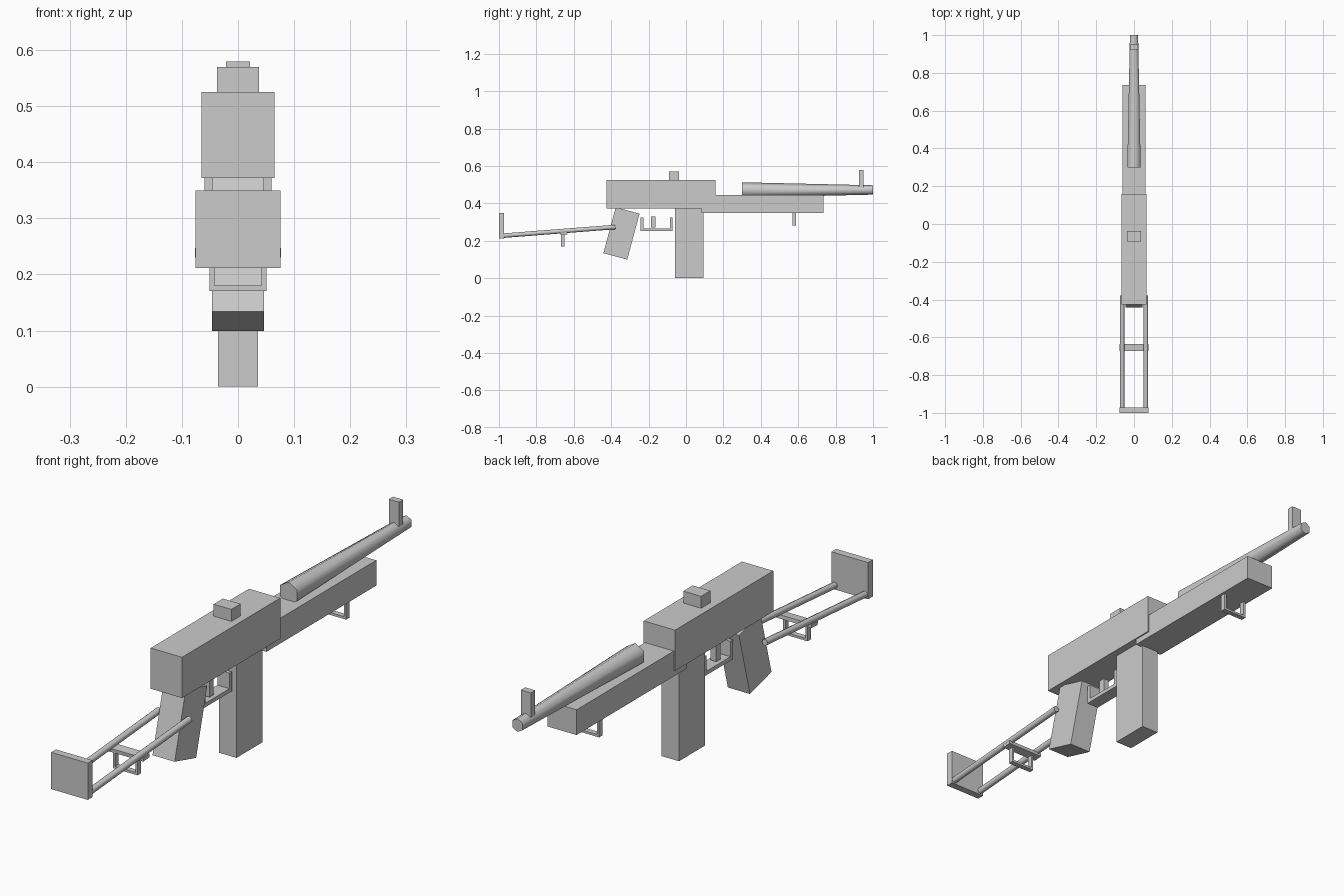
import bpy, math
from mathutils import Vector

if "Cube" in bpy.data.objects:
    bpy.data.objects.remove(bpy.data.objects["Cube"])


def box(name, x, y, z, tilt=0):
    """Box from (min, max) ranges, tilted about x through its centre."""
    c = [(a + b) / 2 for a, b in (x, y, z)]
    bpy.ops.mesh.primitive_cube_add(size=1, location=c, rotation=(math.radians(tilt), 0, 0))
    o = bpy.context.object
    o.name = name
    o.scale = [b - a for a, b in (x, y, z)]
    bpy.ops.object.transform_apply(location=False, rotation=False, scale=True)
    return o


def rod(name, p, q, r1, r2, sides):
    """Tapered smooth rod from p to q with a vertex at the top."""
    p, q = Vector(p), Vector(q)
    bpy.ops.mesh.primitive_cone_add(vertices=sides, radius1=r1, radius2=r2,
                                    depth=(q - p).length, location=(p + q) / 2)
    o = bpy.context.object
    o.name = name
    d = q - p
    o.rotation_euler = (-math.atan2(d.y, d.z), 0, 0)
    bpy.ops.object.shade_smooth_by_angle(angle=math.radians(65))
    return o


def u_loop(name, loc, half, height, bar, thick, turn=0):
    """Square U bracket, open at the top, extruded across its thickness."""
    h, b = half, bar
    prof = [(-h, height), (-h, 0), (h, 0), (h, height),
            (h - b, height), (h - b, b), (b - h, b), (b - h, height)]
    n = len(prof)
    verts = [(x, s * thick / 2, z) for s in (-1, 1) for x, z in prof]
    faces = [tuple(range(n)), tuple(reversed(range(n, 2 * n)))]
    faces += [(i, i + n, (i + 1) % n + n, (i + 1) % n) for i in range(n)]
    me = bpy.data.meshes.new(name)
    me.from_pydata(verts, [], faces)
    o = bpy.data.objects.new(name, me)
    bpy.context.collection.objects.link(o)
    o.location = loc
    o.rotation_euler.z = math.radians(turn)
    return o


# Main body
box("receiver", (-.065, .065), (-.425, .158), (.372, .525))
box("handguard", (-.06, .06), (.083, .735), (.35, .445))
box("magazine", (-.036, .036), (-.06, .093), (0, .376))
box("grip", (-.046, .046), (-.411, -.279), (.1125, .3665), tilt=-15)

# Barrel and sights
rod("barrel", (0, .3, .472), (0, 1, .472), .041, .025, 6)
box("front_sight", (-.021, .021), (.925, .95), (.485, .58))
box("rear_sight", (-.037, .037), (-.092, -.037), (.52, .57))

# Trigger group
u_loop("trigger_guard", (0, -.157, .252), .086, .073, .015, .05, turn=90)
box("trigger", (-.012, .012), (-.187, -.162), (.27, .329))

# Wire stock
for side, s in (("left", -1), ("right", 1)):
    rod("stock_rod_" + side, (s * .063, -.985, .227), (s * .063, -.378, .274), .012, .012, 8)
box("butt_plate", (-.076, .076), (-1, -.972), (.212, .35))
box("stock_crossbar", (-.077, .077), (-.672, -.635), (.232, .246), tilt=4.5)

# Sling loops
u_loop("rear_sling_loop", (0, -.659, .171), .051, .068, .009, .02)
u_loop("front_sling_loop", (0, .579, .283), .051, .068, .009, .02)
